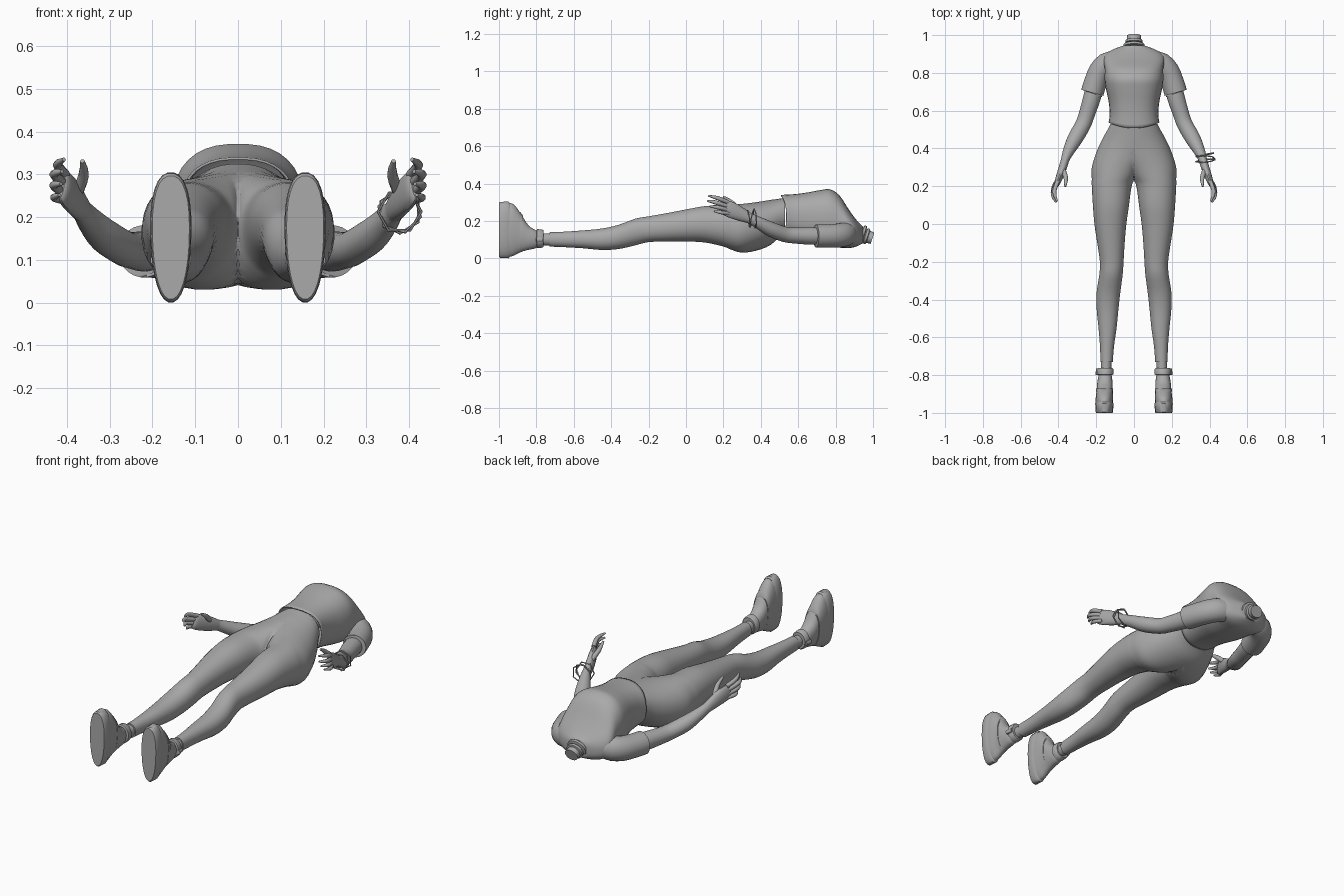
import bpy, bmesh, math
from mathutils import Vector

grey = bpy.data.materials.new("plain_grey")
grey.diffuse_color = (0.4, 0.4, 0.4, 1)


def finish(name, bm, mirror=False, angle=40):
    """Turn a bmesh into a smooth-shaded object, optionally mirrored over x."""
    bmesh.ops.recalc_face_normals(bm, faces=bm.faces)
    me = bpy.data.meshes.new(name)
    bm.to_mesh(me)
    bm.free()
    me.materials.append(grey)
    ob = bpy.data.objects.new(name, me)
    bpy.context.collection.objects.link(ob)
    bpy.ops.object.select_all(action='DESELECT')
    ob.select_set(True)
    bpy.context.view_layer.objects.active = ob
    bpy.ops.object.shade_smooth_by_angle(angle=math.radians(angle))
    if mirror:
        mod = ob.modifiers.new("mirror", 'MIRROR')
        mod.merge_threshold = 0.0005
    return ob


def spline(rows, steps):
    """Catmull-Rom interpolation of (x, y, z, half_width, half_height) rows."""
    out = []
    for i in range(len(rows) - 1):
        a, b, c, d = (rows[max(0, min(len(rows) - 1, i + k))] for k in (-1, 0, 1, 2))
        for s in range(steps):
            t = s / steps
            out.append([0.5 * (2 * q + (r - p) * t + (2 * p - 5 * q + 4 * r - u) * t * t
                               + (3 * q - p - 3 * r + u) * t ** 3)
                        for p, q, r, u in zip(a, b, c, d)])
    out.append(list(rows[-1]))
    return out


def loft(rows, n=24, steps=3, power=2.0, fixed=False, caps=(True, True), taper=0, bm=None):
    """Skin superellipse rings along a path; fixed rings stay upright across y."""
    bm = bm or bmesh.new()
    rows = spline(rows, steps)
    rings = []
    for i, (x, y, z, ru, rv) in enumerate(rows):
        side, up = Vector((1, 0, 0)), Vector((0, 0, 1))
        if not fixed:
            t = Vector(rows[min(i + 1, len(rows) - 1)][:3]) - Vector(rows[max(i - 1, 0)][:3])
            side = t.cross(up).normalized()
            up = side.cross(t).normalized()
        ring = []
        for k in range(n):
            a = 2 * math.pi * (k + 0.5) / n
            c, s = math.cos(a), math.sin(a)
            u = math.copysign(abs(c) ** (2 / power), c) * (1 + taper * s)
            v = math.copysign(abs(s) ** (2 / power), s)
            ring.append(bm.verts.new(Vector((x, y, z)) + side * u * max(ru, .001) + up * v * max(rv, .001)))
        rings.append(ring)
    for r0, r1 in zip(rings, rings[1:]):
        for k in range(n):
            bm.faces.new((r0[k], r0[(k + 1) % n], r1[(k + 1) % n], r1[k]))
    if caps[0]:
        bm.faces.new(rings[0])
    if caps[1]:
        bm.faces.new(rings[-1])
    return bm


def span(rows):
    """Rows given as (y, x centre, half width, z low, z high)."""
    return [(cx, y, (a + b) / 2, rx, (b - a) / 2) for y, cx, rx, a, b in rows]


# Trousers: half the body, clamped at the centre plane and mirrored
bm = loft(span([
    (.53, 0, .125, .13, .325), (.50, 0, .14, .115, .32), (.45, 0, .168, .07, .313),
    (.38, .03, .17, .042, .302), (.30, .082, .142, .03, .292), (.24, .108, .116, .047, .288),
    (.20, .118, .106, .063, .285), (.10, .122, .096, .085, .28), (0, .125, .085, .09, .262),
    (-.10, .122, .073, .09, .243), (-.20, .118, .063, .087, .225), (-.27, .122, .062, .07, .213),
    (-.36, .135, .063, .05, .18), (-.45, .14, .058, .045, .16), (-.55, .14, .048, .054, .15),
    (-.65, .143, .037, .06, .143), (-.73, .145, .033, .063, .14)]),
    n=32, power=2.15, fixed=True, caps=(False, True))
for v in bm.verts:
    v.co.x = max(v.co.x, 0)
flat = [f for f in bm.faces if all(v.co.x < 1e-5 for v in f.verts)]
bmesh.ops.delete(bm, geom=flat, context='FACES')
finish("trousers", bm, True)

# Ankles, ankle cuffs and shoes
finish("ankle", loft(span([(-.70, .145, .029, .068, .134), (-.77, .148, .028, .07, .134),
                           (-.84, .15, .03, .07, .14)]), fixed=True), True)
finish("ankle_cuff", loft(span([(-.762, .152, .038, .062, .15), (-.768, .152, .043, .057, .155),
                                (-.796, .152, .043, .055, .157), (-.80, .152, .036, .06, .15)]),
                          steps=1, fixed=True), True)
finish("cuff_buckle", loft([(.192, -.765, .10, .009, .012), (.197, -.80, .10, .009, .012)],
                           n=8, steps=1), True)
finish("shoe_upper", loft(span([
    (-.95, .157, .047, .006, .297), (-.925, .157, .046, .012, .292), (-.90, .156, .044, .025, .265),
    (-.87, .155, .042, .038, .218), (-.84, .154, .040, .046, .175), (-.81, .153, .036, .052, .155),
    (-.795, .152, .031, .06, .145)]), n=28, power=2.2, fixed=True, taper=.1), True)
finish("shoe_sole", loft(span([
    (-1, .157, .043, .008, .297), (-.994, .157, .046, .002, .303), (-.95, .157, .048, 0, .305),
    (-.942, .157, .044, .008, .297)]), n=28, steps=1, power=2.3, fixed=True, taper=.12), True)
finish("shoe_strap", loft(span([(-.888, .156, .045, .032, .252), (-.872, .156, .0445, .038, .229),
                                ]), n=28, steps=1, power=2.2, fixed=True, taper=.1), True)

# Shirt body with a curved hem
bm = loft(span([
    (.507, 0, .135, .105, .34), (.58, 0, .129, .098, .344), (.65, 0, .135, .085, .353),
    (.72, 0, .15, .07, .366), (.77, 0, .156, .063, .37), (.82, 0, .155, .057, .338),
    (.87, 0, .162, .055, .262), (.90, 0, .15, .06, .22), (.925, 0, .11, .07, .19),
    (.945, 0, .055, .08, .172)]), n=36, power=2.45, fixed=True, caps=(False, True))
for v in bm.verts:
    if v.co.y < .57:
        v.co.y += .03 * (v.co.x / .135) ** 2 * (.58 - v.co.y) / .073
shirt = finish("shirt", bm)
hem = shirt.modifiers.new("cloth", 'SOLIDIFY')
hem.thickness = .006

# Sleeves, arms
finish("sleeve", loft([
    (.10, .868, .135, .05, .06), (.145, .85, .128, .058, .064), (.18, .81, .122, .06, .064),
    (.203, .755, .12, .06, .062), (.221, .695, .12, .061, .061), (.219, .70, .12, .05, .05)],
    steps=2), True)
finish("arm", loft([
    (.20, .76, .12, .045, .045), (.222, .67, .12, .047, .047), (.247, .59, .122, .043, .043),
    (.268, .53, .128, .042, .041), (.31, .455, .155, .041, .04), (.342, .395, .187, .032, .033),
    (.363, .345, .213, .023, .028), (.372, .315, .225, .021, .029)]), True)

# Hands: palm, four fingers and a thumb
bm = loft([(.363, .345, .213, .022, .027), (.378, .295, .235, .022, .037),
           (.396, .245, .258, .019, .043), (.408, .212, .27, .014, .04),
           (.412, .202, .274, .006, .03)], n=16)
for base, mid, tip, r in [
        ((.404, .225, .30), (.422, .17, .322), (.407, .12, .335), .0115),
        ((.409, .22, .28), (.430, .155, .30), (.412, .115, .307), .0115),
        ((.411, .22, .26), (.431, .165, .274), (.414, .128, .278), .011),
        ((.409, .23, .24), (.430, .185, .246), (.418, .15, .252), .010),
        ((.378, .295, .25), (.361, .245, .298), (.364, .198, .331), .013)]:
    loft([(*base, r, r), (*mid, r * .95, r * .95), (*tip, r * .4, r * .4)], n=10, bm=bm)
finish("hand", bm, True)

# Neck with collar and choker
finish("neck", loft([(0, .89, .132, .045, .045), (0, .945, .124, .04, .038),
                     (0, .975, .115, .036, .034), (0, .997, .108, .038, .032)]))
for i, (y, z, r) in enumerate([(.945, .126, .055), (.965, .119, .046)]):
    finish("collar" if i == 0 else "choker", loft([
        (0, y - .009, z + .003, r - .008, r - .01), (0, y - .006, z + .002, r, r - .003),
        (0, y + .006, z - .002, r, r - .003), (0, y + .009, z - .003, r - .008, r - .01)], steps=1))

# Six-sided bangles on one wrist
for i, (tx, tz, y) in enumerate([(.15, .1, .335), (-.2, -.12, .352), (.05, .22, .367)]):
    bpy.ops.mesh.primitive_torus_add(
        major_segments=6, minor_segments=6, major_radius=.051, minor_radius=.0035,
        location=(.378, y, .213), rotation=(math.pi / 2 + tx, i * .25, tz))
    ob = bpy.context.object
    ob.name = "bangle_%d" % (i + 1)
    ob.data.materials.append(grey)
